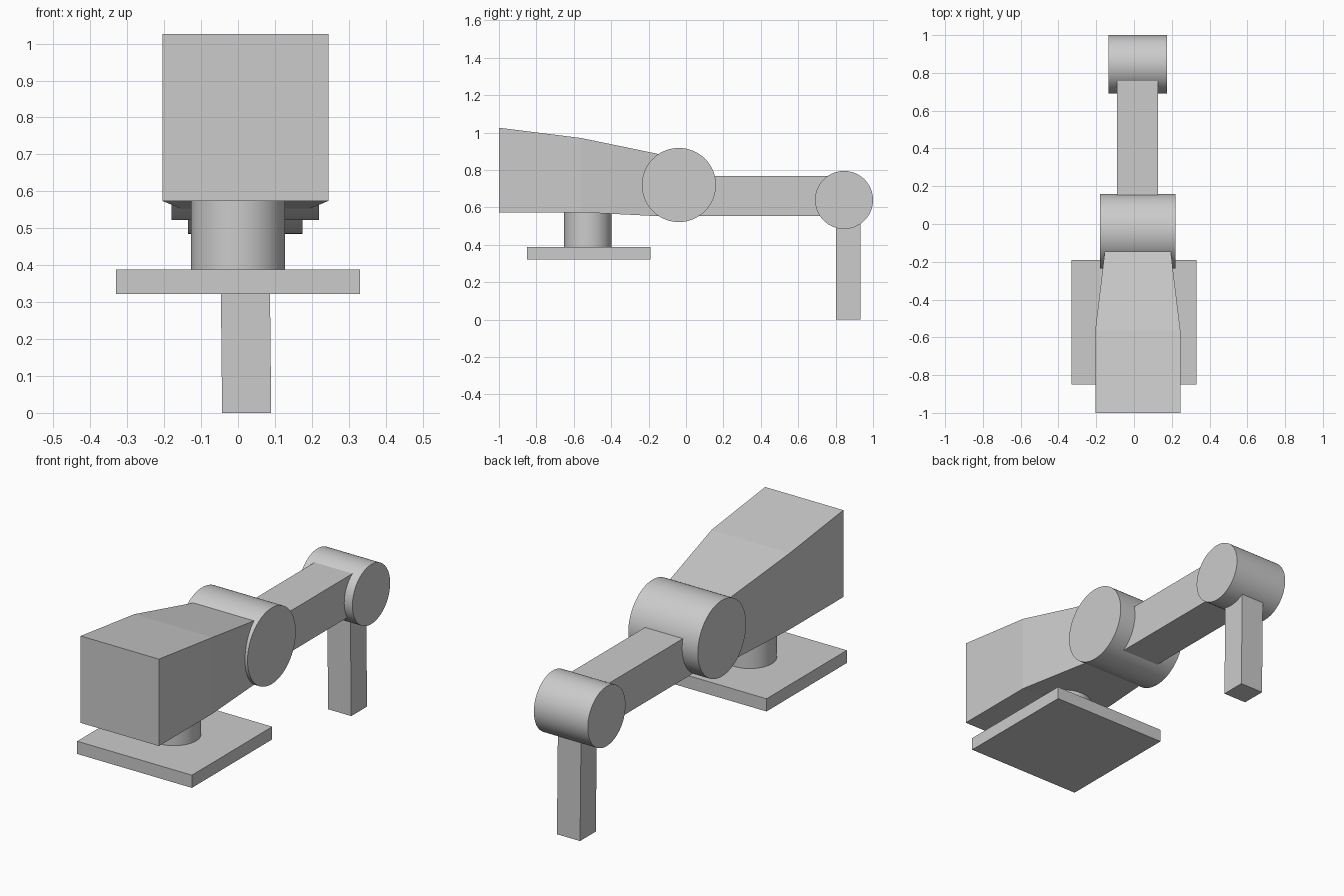
import bpy, bmesh, math

if "Cube" in bpy.data.objects:
    bpy.data.objects.remove(bpy.data.objects["Cube"])

grey = bpy.data.materials.new("plain grey")
grey.diffuse_color = (0.6, 0.6, 0.6, 1)
grey.use_nodes = True
grey.node_tree.nodes["Principled BSDF"].inputs["Base Color"].default_value = grey.diffuse_color


def finish(name, bm):
    bmesh.ops.recalc_face_normals(bm, faces=bm.faces[:])
    mesh = bpy.data.meshes.new(name)
    bm.to_mesh(mesh)
    bm.free()
    mesh.materials.append(grey)
    ob = bpy.data.objects.new(name, mesh)
    bpy.context.collection.objects.link(ob)
    return ob


def loft(name, sections):
    """Skin a row of four-cornered sections and cap both ends."""
    bm = bmesh.new()
    rings = [[bm.verts.new(p) for p in s] for s in sections]
    for a, b in zip(rings, rings[1:]):
        for i in range(4):
            j = (i + 1) % 4
            bm.faces.new((a[i], a[j], b[j], b[i]))
    bm.faces.new(rings[0])
    bm.faces.new(rings[-1])
    return finish(name, bm)


def upright(y, x0, x1, z0, z1):
    return [(x0, y, z0), (x1, y, z0), (x1, y, z1), (x0, y, z1)]


def level(z, x0, x1, y0, y1):
    return [(x0, y0, z), (x1, y0, z), (x1, y1, z), (x0, y1, z)]


def cylinder(name, centre, radius, depth, along_x=True):
    turn = (0, math.pi / 2, 0) if along_x else (0, 0, 0)
    bpy.ops.mesh.primitive_cylinder_add(vertices=96, radius=radius, depth=depth,
                                        location=centre, rotation=turn)
    ob = bpy.context.object
    ob.name = name
    ob.data.materials.append(grey)
    bpy.ops.object.shade_smooth_by_angle(angle=math.radians(30))
    return ob


# Base plate and its post
loft("base_plate", [level(0.322, -0.33, 0.33, -0.85, -0.19),
                    level(0.388, -0.33, 0.33, -0.85, -0.19)])
cylinder("base_post", (0, -0.525, 0.485), 0.127, 0.21, along_x=False)

# Tapered housing
loft("housing", [upright(-1.0, -0.205, 0.245, 0.574, 1.026),
                 upright(-0.56, -0.205, 0.245, 0.574, 0.971),
                 upright(-0.10, -0.149, 0.189, 0.551, 0.876)])

# Joints, arm and lower arm
cylinder("main_joint", (0.02, -0.038, 0.72), 0.198, 0.40)
loft("arm", [upright(0.0, -0.09, 0.128, 0.555, 0.768),
             upright(0.80, -0.09, 0.128, 0.555, 0.768)])
cylinder("end_joint", (0.02, 0.845, 0.64), 0.155, 0.31)
loft("lower_arm", [level(0.0, -0.043, 0.09, 0.802, 0.932),
                   level(0.58, -0.049, 0.084, 0.802, 0.932)])
